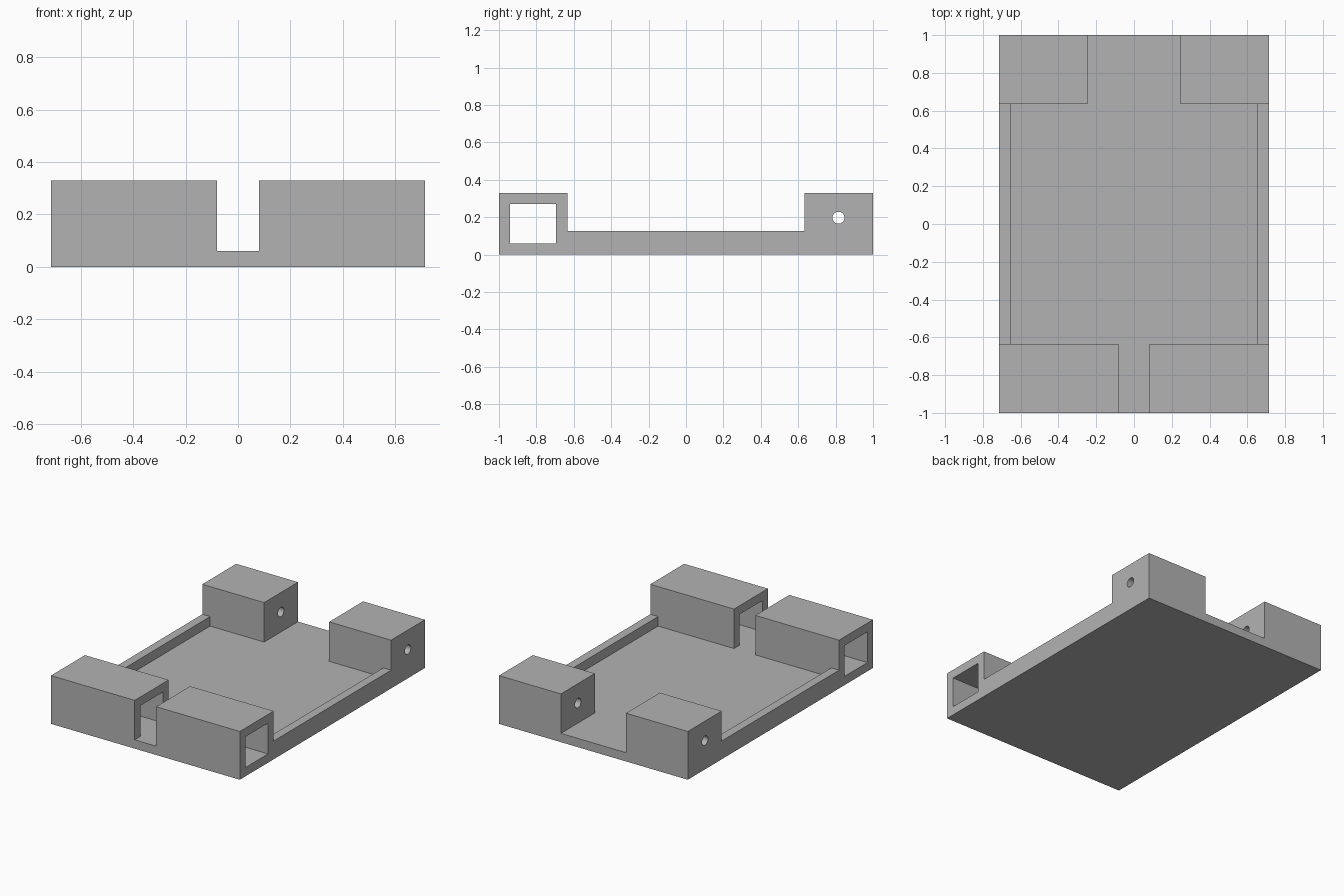
import bpy
import math
from mathutils import Matrix, Vector

if "Cube" in bpy.data.objects:
    bpy.data.objects.remove(bpy.data.objects["Cube"], do_unlink=True)

WIDTH, HEIGHT = 0.714, 0.33    # half width, full height
FLOOR, RAIL = 0.06, 0.125      # floor top, side rail top
INNER, BAY = 0.655, 0.634      # half sizes of the open bay
OUT = 1.2                      # reach of cutters past the body

grey = bpy.data.materials.new("plain grey")
grey.use_nodes = True
grey.diffuse_color = (0.45, 0.45, 0.45, 1)
grey.node_tree.nodes["Principled BSDF"].inputs["Base Color"].default_value = grey.diffuse_color


def box(name, low, high):
    """Box between two opposite corners."""
    low, high = Vector(low), Vector(high)
    bpy.ops.mesh.primitive_cube_add(size=1)
    obj = bpy.context.object
    obj.name = name
    obj.data.transform(Matrix.Translation((low + high) / 2) @ Matrix.Diagonal((high - low).to_4d()))
    obj.data.materials.append(grey)
    return obj


def bore(name, radius, y, z):
    """Round cutter running along x."""
    bpy.ops.mesh.primitive_cylinder_add(vertices=32, radius=radius, depth=2 * OUT)
    obj = bpy.context.object
    obj.name = name
    obj.data.transform(Matrix.Translation((0, y, z)) @ Matrix.Rotation(math.pi / 2, 4, 'Y'))
    obj.data.materials.append(grey)
    return obj


# Solid body, from which the open areas and holes are cut
tray = box("corner_post_tray", (-WIDTH, -1, 0), (WIDTH, 1, HEIGHT))

cutters = [
    box("centre_pocket", (-INNER, -BAY, FLOOR), (INNER, BAY, OUT)),
    box("rail_clearance", (-OUT, -BAY, RAIL), (OUT, BAY, OUT)),
    box("front_gap", (-0.081, -OUT, FLOOR), (0.081, -0.6, OUT)),
    box("back_gap", (-0.246, 0.6, FLOOR), (0.246, OUT, OUT)),
    box("front_channel", (-OUT, -0.94, FLOOR), (OUT, -0.695, 0.27)),
    bore("axle_bore", 0.032, 0.815, 0.197),
]

for cutter in cutters:
    cutter.hide_render = True
    cut = tray.modifiers.new(cutter.name, 'BOOLEAN')
    cut.operation = 'DIFFERENCE'
    cut.solver = 'EXACT'
    cut.object = cutter

# Bake the cuts and remove the helpers
bpy.ops.object.select_all(action='DESELECT')
tray.select_set(True)
bpy.context.view_layer.objects.active = tray
for cutter in cutters:
    bpy.ops.object.modifier_apply(modifier=cutter.name)
    bpy.data.objects.remove(cutter, do_unlink=True)

bpy.ops.object.shade_smooth_by_angle(angle=math.radians(30))
